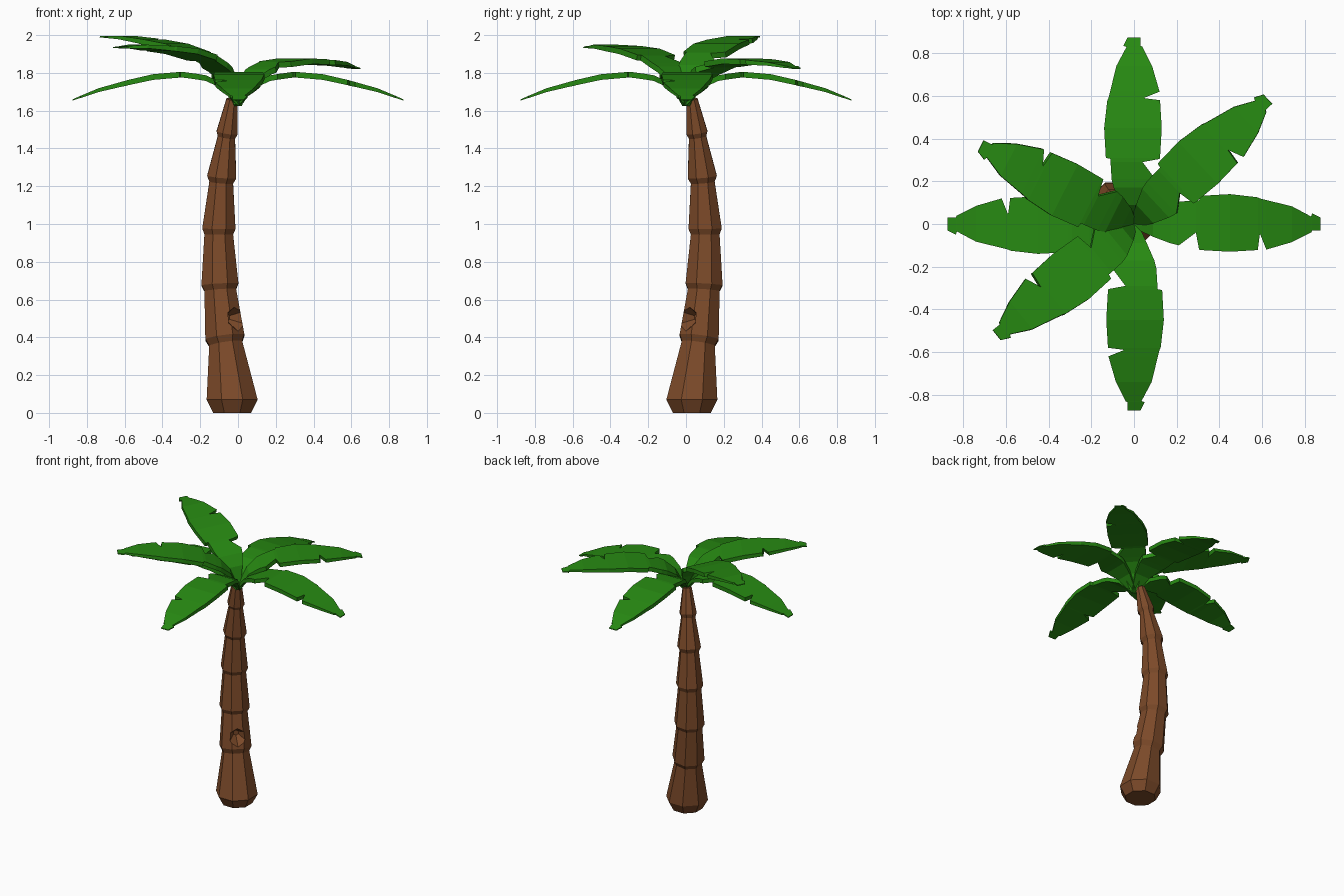
import bpy, bmesh
from math import radians, sin, cos, pi, sqrt
from mathutils import Vector, Matrix

if "Cube" in bpy.data.objects:
    bpy.data.objects.remove(bpy.data.objects["Cube"])


def material(name, color):
    m = bpy.data.materials.new(name)
    m.diffuse_color = color
    m.use_nodes = True
    m.node_tree.nodes["Principled BSDF"].inputs["Base Color"].default_value = m.diffuse_color
    return m


def make_object(name, bm, mat):
    bmesh.ops.recalc_face_normals(bm, faces=bm.faces[:])
    me = bpy.data.meshes.new(name)
    bm.to_mesh(me)
    bm.free()
    ob = bpy.data.objects.new(name, me)
    bpy.context.collection.objects.link(ob)
    me.materials.append(mat)
    return ob


def loft(rings):
    # skin closed rings and cap both ends
    bm = bmesh.new()
    loops = [[bm.verts.new(p) for p in ring] for ring in rings]
    for a, b in zip(loops, loops[1:]):
        n = len(a)
        for i in range(n):
            j = (i + 1) % n
            bm.faces.new((a[i], a[j], b[j], b[i]))
    bm.faces.new(loops[0])
    bm.faces.new(loops[-1])
    return bm


brown = material("bark", (0.20, 0.068, 0.022, 1))
green = material("leaf_green", (0.02, 0.25, 0.006, 1))

# Trunk: stepped eight-sided rings along a bowed path
SIDES = 8
lean = Vector((-1, 1, 0)).normalized()
across = Vector((1, 1, 0)).normalized()
profile = [(0, .10), (.07, .135), (.365, .088), (.40, .104), (.65, .084), (.68, .098),
           (.945, .076), (.975, .088), (1.22, .063), (1.25, .077), (1.46, .046),
           (1.485, .056), (1.66, .030)]


def bow(z):
    return max(.031, .102 - .13 * (z - .9) ** 2) * sqrt(2)


rings = []
for z, r in profile:
    slope = 0 if z < .1 else -.26 * sqrt(2) * (z - .9)
    u = Vector((lean.x, lean.y, -slope)).normalized()
    c = lean * bow(z) + Vector((0, 0, z))
    R = r / cos(pi / SIDES)
    rings.append([c + R * (cos(a) * u + sin(a) * across)
                  for a in ((i + .5) * 2 * pi / SIDES for i in range(SIDES))])
trunk = make_object("trunk", loft(rings), brown)

# Hollow cut into the front right of the trunk
bm = bmesh.new()
bmesh.ops.create_cone(bm, cap_ends=True, segments=6, radius1=.02, radius2=.085, depth=.10)
turn = (-lean).to_track_quat('Z', 'Y').to_matrix().to_4x4()
bm.transform(Matrix.Translation(lean * .030 + Vector((0, 0, .505))) @ turn)
cutter = make_object("hollow_cutter", bm, brown)
cutter.hide_render = True
mod = trunk.modifiers.new("hollow", 'BOOLEAN')
mod.operation = 'DIFFERENCE'
mod.solver = 'EXACT'
mod.object = cutter
bpy.context.view_layer.objects.active = trunk
bpy.ops.object.modifier_apply(modifier="hollow")
bpy.data.objects.remove(cutter)

# Leaf rows: distance out, top height above the crown, left width, right width, thickness
leaf_rows = [
    (.00, .000, .02, .02, .025), (.09, .100, .06, .06, .03), (.17, .137, .095, .09, .03),
    (.21, .144, .105, .10, .03), (.29, .155, .11, .04, .03), (.305, .155, .11, .12, .03),
    (.31, .155, .132, .122, .03), (.45, .143, .14, .13, .03), (.58, .113, .125, .122, .028),
    (.59, .110, .12, .045, .028), (.62, .102, .112, .12, .026), (.74, .068, .083, .085, .02),
    (.83, .030, .035, .04, .012), (.835, .028, .05, .03, .011), (.875, .010, .03, .03, .006)]

# Fronds: name, heading in degrees, upward pitch in degrees
fronds = [("right", 0, 0), ("back", 90, 0), ("left", 180, 0), ("front", 270, 0),
          ("back_right", 43, 11), ("front_left", 219, 18.5), ("back_left", 153, 22.5)]
for name, heading, pitch in fronds:
    bm = loft([[(s, l, z), (s, -r, z), (s, -r, z - t), (s, l, z - t)]
               for s, z, l, r, t in leaf_rows])
    bm.transform(Matrix.Translation((0, 0, 1.65))
                 @ Matrix.Rotation(radians(heading), 4, 'Z')
                 @ Matrix.Rotation(radians(-pitch), 4, 'Y'))
    make_object("frond_" + name, bm, green)
